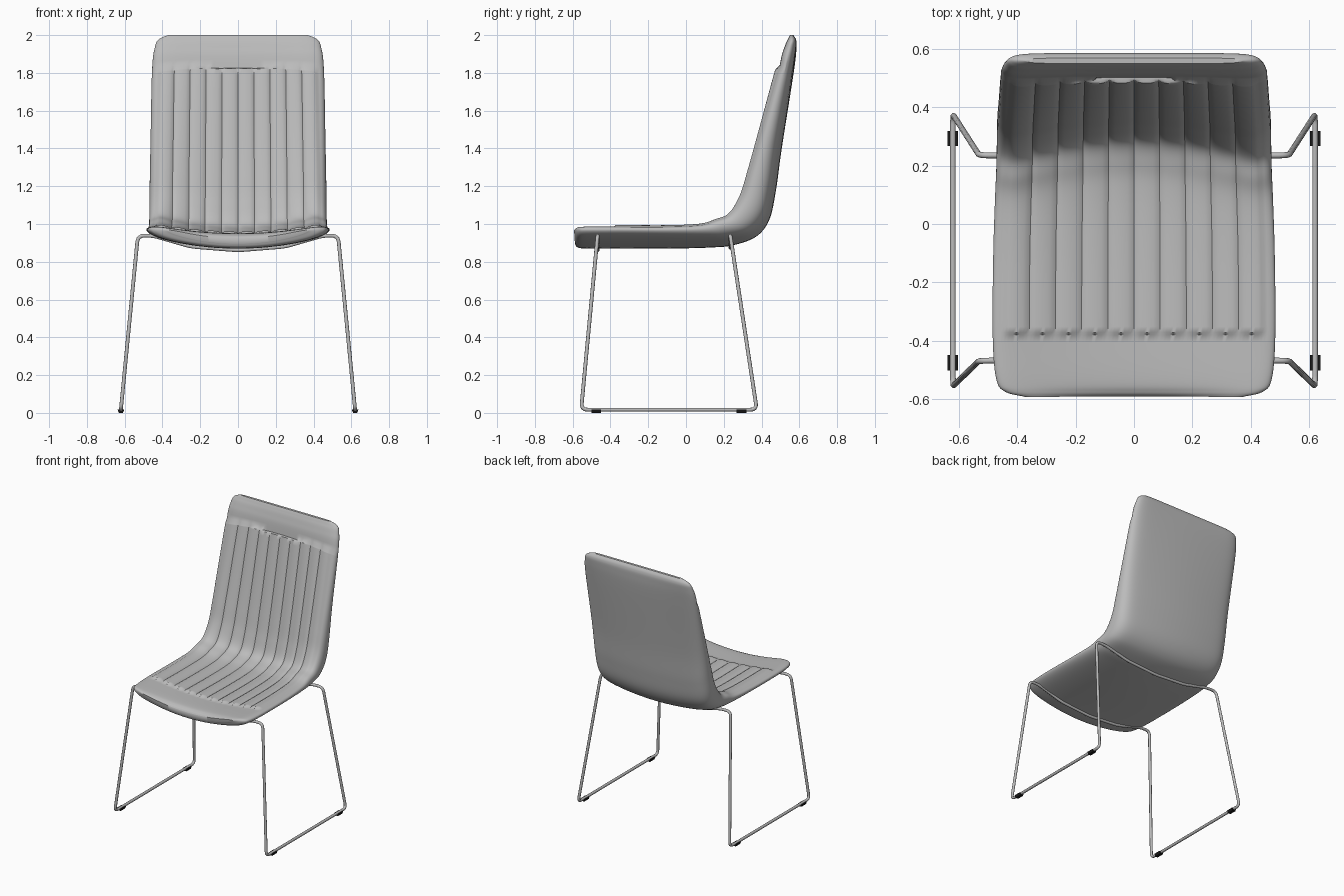
import bpy, bmesh, math
from mathutils import Vector

cube = bpy.data.objects.get("Cube")
if cube:
    bpy.data.objects.remove(cube, do_unlink=True)


def material(name, colour):
    mat = bpy.data.materials.new(name)
    mat.use_nodes = True
    mat.diffuse_color = colour
    mat.node_tree.nodes["Principled BSDF"].inputs["Base Color"].default_value = colour
    return mat


upholstery = material("grey_upholstery", (0.5, 0.5, 0.5, 1))
steel = material("steel_grey", (0.5, 0.5, 0.5, 1))
rubber = material("black_rubber", (0.01, 0.01, 0.01, 1))


def add_object(name, bm, mat, angle):
    bmesh.ops.recalc_face_normals(bm, faces=bm.faces)
    mesh = bpy.data.meshes.new(name)
    bm.to_mesh(mesh)
    bm.free()
    mesh.materials.append(mat)
    obj = bpy.data.objects.new(name, mesh)
    bpy.context.collection.objects.link(obj)
    bpy.ops.object.select_all(action='DESELECT')
    obj.select_set(True)
    bpy.context.view_layer.objects.active = obj
    bpy.ops.object.shade_smooth_by_angle(angle=math.radians(angle))
    return obj


# Stations from seat front to backrest top:
# front y, front z, rear y, rear z, front scoop, rear scoop, half width
STATIONS = [
    (-.59, .925, -.588, .895, .05, .06, .37),
    (-.575, .94, -.575, .877, .055, .065, .44),
    (-.53, .95, -.53, .87, .05, .07, .472),
    (-.38, .95, -.38, .87, .05, .07, .484),
    (-.1, .945, -.08, .87, .058, .07, .482),
    (.1, .947, .14, .876, .075, .068, .476),
    (.2, .96, .25, .888, .1, .06, .472),
    (.29, 1, .37, .932, .11, .05, .47),
    (.335, 1.11, .44, 1.02, .085, .04, .469),
    (.37, 1.25, .475, 1.17, .07, .035, .467),
    (.415, 1.45, .507, 1.4, .05, .03, .463),
    (.494, 1.825, .57, 1.8, .015, .015, .455),
    (.525, 1.94, .585, 1.93, .005, .005, .44),
    (.54, 1.98, .583, 1.975, 0, 0, .42),
    (.55, 2, .568, 2, 0, 0, .37),
]
PANEL_START, PANEL_END = 3, 11
PANEL_HALF, STRIPS = .43, 10


def station(s):
    """Smooth interpolation through the station table."""
    last = len(STATIONS) - 1
    i = min(int(s), last - 1)
    t = s - i
    a, b, c, d = (STATIONS[min(max(i + k, 0), last)] for k in (-1, 0, 1, 2))
    return [q + t / 2 * (r - p + t * (2 * p - 5 * q + 4 * r - w + t * (3 * (q - r) + w - p)))
            for p, q, r, w in zip(a, b, c, d)]


def puff(s, x):
    """Raised, channelled panel with a soft dip in the headrest above it."""
    if s > PANEL_END:
        return -.008 * max(0, 1 - (s - PANEL_END) / .6) ** 2
    if s < PANEL_START or abs(x) >= PANEL_HALF:
        return 0
    strip = (x / PANEL_HALF + 1) / 2 * STRIPS
    ends = min(1, (s - PANEL_START) / .04, (PANEL_END - s) / .02)
    return .011 * ends * abs(math.sin(strip * math.pi)) ** .5


def shell_points(s, u):
    """Front and rear point of the padded shell at station s, across position u."""
    s -= .12 * u * u * max(0, 1 - abs(s - PANEL_END))
    fy, fz, ry, rz, front_scoop, rear_scoop, half = station(s)
    front, rear = Vector((0, fy, fz)), Vector((0, ry, rz))
    out = (front - rear).normalized()
    x = u * half
    front += out * (front_scoop * u * u)
    rear += out * (rear_scoop * u * u)
    mid, thick = (front + rear) / 2, (front - rear) / 2
    thick *= math.sqrt(max(0, 1 - abs(u) ** 12))
    side = Vector((x, 0, 0))
    return mid + thick + side + out * puff(s, x * .465 / half), mid - thick + side


# Padded one-piece seat and backrest
steps = 8
rows = [i / steps for i in range((len(STATIONS) - 1) * steps + 1)]
rows += [PANEL_START + .04, PANEL_END - .02, PANEL_END + .01]
rows.sort()
panel_u = PANEL_HALF / .465
count = STRIPS * 8
columns = [panel_u * (2 * i / count - 1) for i in range(count + 1)]
rim = [panel_u + (1 - panel_u) * math.sin(k * math.pi / 12) for k in range(1, 7)]
columns = [-r for r in reversed(rim)] + columns + rim

bm = bmesh.new()
grid = []
for s in rows:
    pairs = [shell_points(s, u) for u in columns]
    ring = [bm.verts.new(front) for front, rear in pairs]
    ring += [bm.verts.new(rear) for front, rear in reversed(pairs[1:-1])]
    grid.append(ring)
size = len(grid[0])
for lower, upper in zip(grid, grid[1:]):
    for j in range(size):
        k = (j + 1) % size
        bm.faces.new((lower[j], lower[k], upper[k], upper[j]))
for ring in (grid[0], grid[-1]):
    for j in range(size // 2):
        loop = [ring[j], ring[j + 1], ring[-j - 1], ring[-j]]
        bm.faces.new(list(dict.fromkeys(loop)))
add_object("padded_shell", bm, upholstery, 50)


# Continuous bent rod: two sled legs joined by two cross rods
def rounded(points, radius):
    path = []
    for i, p in enumerate(points):
        before, after = points[i - 1], points[(i + 1) % len(points)]
        a = p + (before - p).normalized() * radius
        b = p + (after - p).normalized() * radius
        for k in range(7):
            t = k / 6
            path.append(a * (1 - t) ** 2 + p * (2 * t * (1 - t)) + b * t * t)
    return path


FRONT_Y, REAR_Y, ROD = -.468, .235, .01
half = [(0, FRONT_Y, .86), (.25, FRONT_Y, .88), (.45, FRONT_Y, .938), (.53, FRONT_Y, .938),
        (.62, -.555, .017), (.62, .375, .017),
        (.53, REAR_Y, .938), (.45, REAR_Y, .938), (.25, REAR_Y, .89), (0, REAR_Y, .873)]
corners = [Vector(p) for p in half]
corners += [Vector((-p[0], p[1], p[2])) for p in reversed(half[1:-1])]
path = rounded(corners, .035)

bm = bmesh.new()
sides = 10
rings = []
previous = None
for i, p in enumerate(path):
    tangent = (path[(i + 1) % len(path)] - path[i - 1]).normalized()
    normal = previous or Vector((0, 1, 0))
    normal = (normal - tangent * normal.dot(tangent)).normalized()
    previous = normal
    other = tangent.cross(normal)
    angles = [2 * math.pi * k / sides for k in range(sides)]
    rings.append([bm.verts.new(p + (normal * math.cos(a) + other * math.sin(a)) * ROD)
                  for a in angles])
for i, ring in enumerate(rings):
    following = rings[(i + 1) % len(rings)]
    # The closing joint starts at the vertex nearest the first one
    shift = min(range(sides), key=lambda k: (following[k].co - ring[0].co).length)
    for j in range(sides):
        a, b = (j + shift) % sides, (j + 1 + shift) % sides
        bm.faces.new((ring[j], ring[(j + 1) % sides], following[b], following[a]))
add_object("sled_frame", bm, steel, 60)

# Black glides clipped under the floor rods
for side, x in (("left", .62), ("right", -.62)):
    for end, y in (("front", -.475), ("rear", .293)):
        bm = bmesh.new()
        bmesh.ops.create_cube(bm, size=1)
        for v in bm.verts:
            taper = .6 if v.co.z < 0 else 1
            v.co = Vector((x + v.co.x * .036 * taper, y + v.co.y * .052, .009 + v.co.z * .018))
        add_object(f"{side}_{end}_glide", bm, rubber, 30)
